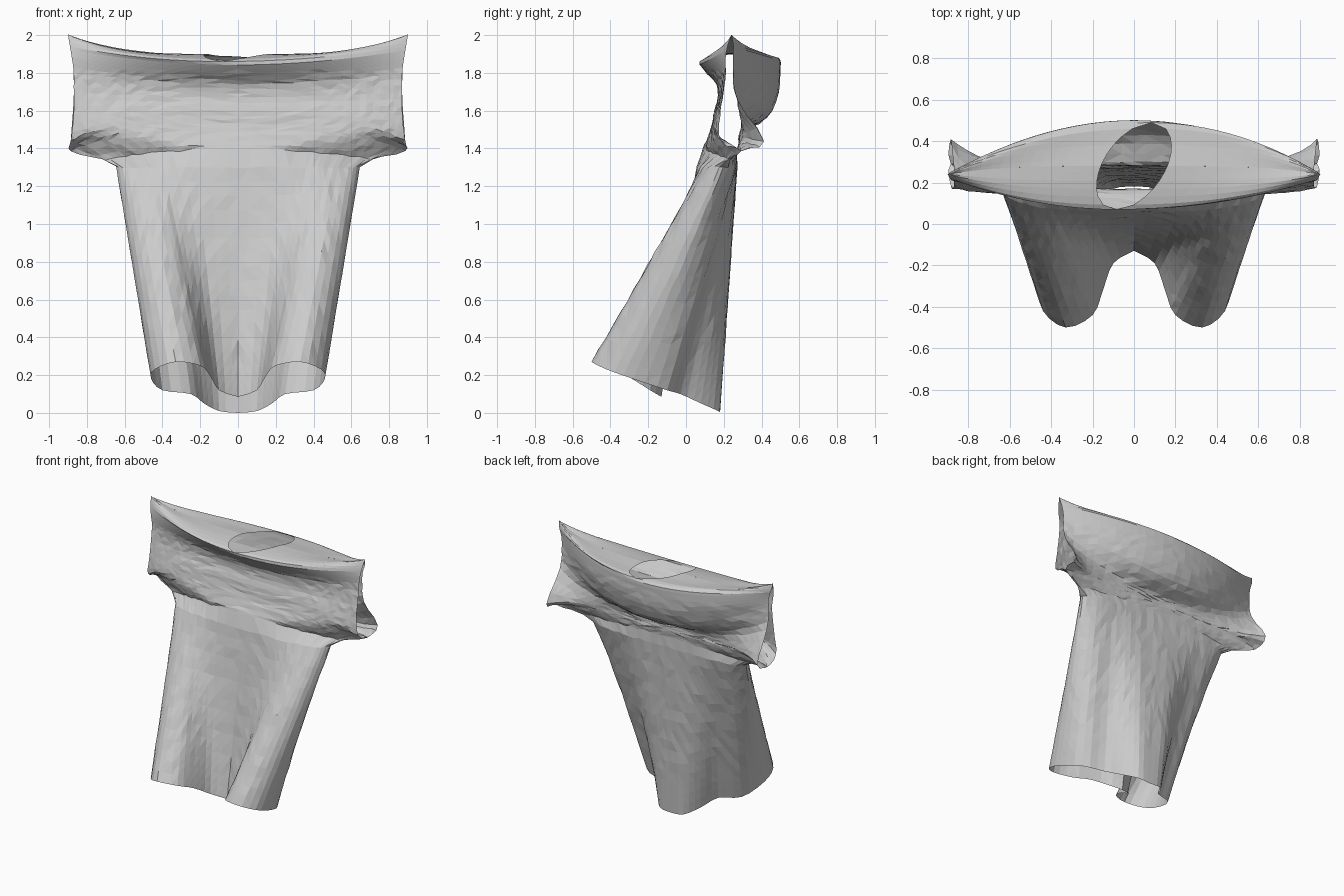
import bpy, bmesh, math, random
from mathutils import Vector

cube = bpy.data.objects.get("Cube")
if cube:
    bpy.data.objects.remove(cube)
random.seed(4)


def spline(keys, t):
    """Catmull-Rom through equal-length tuples, t measured in keys."""
    i = min(int(t), len(keys) - 2)
    f = t - i
    a, b, c, d = (keys[max(0, min(len(keys) - 1, i + k))] for k in (-1, 0, 1, 2))
    return [0.5 * (2*q + (r - p)*f + (2*p - 5*q + 4*r - s)*f*f + (3*q - p - 3*r + s)*f**3)
            for p, q, r, s in zip(a, b, c, d)]


# Half outlines from centre back, round the side, to centre front
hem = [(0, .18, 0), (.1, .17, .01), (.18, .08, .05), (.25, -.03, .1), (.4, -.1, .12),
       (.46, -.28, .18), (.44, -.42, .23), (.33, -.5, .27), (.2, -.44, .25),
       (.15, -.32, .2), (.1, -.19, .12), (0, -.13, .085)]
underarm = [(0, .27), (.16, .27), (.3, .27), (.42, .265), (.55, .25),
            (.645, .2), (.61, .13), (.53, .1), (.45, .08), (.36, .07), (.22, .06), (0, .06)]
underarm = [(x, y, 1.3) for x, y in underarm]
SEAM, LAST = 5, 11

# Chest and sleeves: half width, edge power,
# back edge z / y, front edge z / y, centre back z / y, centre front z / y
upper = [(.72, 2, 1.34, .23, 1.34, .23, 1.38, .27, 1.40, .09),
         (.885, 5, 1.39, .29, 1.39, .29, 1.43, .28, 1.47, .12),
         (.885, 6, 1.44, .41, 1.44, .18, 1.46, .28, 1.53, .14),
         (.87, 3, 1.66, .27, 1.58, .18, 1.50, .30, 1.60, .15),
         (.87, 2, 1.79, .25, 1.70, .20, 1.56, .43, 1.67, .17),
         (.87, 2, 1.87, .25, 1.80, .21, 1.70, .49, 1.74, .16),
         (.88, 2, 1.92, .25, 1.88, .21, 1.82, .50, 1.80, .11),
         (.89, 2, 1.95, .25, 1.94, .22, 1.88, .49, 1.86, .07),
         (.90, 3, 2.0, .24, 2.0, .24, 1.89, .38, 1.89, .17),
         (.90, 4, 2.0, .24, 2.0, .24, 1.90, .28, 1.90, .28)]
BODY_ROWS, STEPS, COLS = 16, 3, 3
COLLAR = 7 * STEPS
SHOULDER = (len(upper) - 1) * STEPS


def columns(front):
    start, end = (SEAM, LAST) if front else (0, SEAM)
    return [start + k / COLS for k in range((end - start) * COLS + 1)]


def sheet_rows(front, side):
    rows = []
    # Skirt of the shirt: blend the hem into the underarm outline
    for r in range(BODY_ROWS + 1):
        row = [Vector(spline(hem, c)).lerp(Vector(spline(underarm, c)), r / BODY_ROWS)
               for c in columns(front)]
        rows.append([Vector((p.x * side, p.y, p.z)) for p in row])
    # Chest, sleeves and shoulders, opening at the neck above the collar
    for r in range(SHOULDER + 1):
        w, power, zeb, yeb, zef, yef, zb, yb, zf, yf = spline(upper, r / STEPS)
        if r <= STEPS:
            yeb = yef = (yeb + yef) / 2
            zeb = zef = (zeb + zef) / 2
        ze, ye, zc, yc = (zef, yef, zf, yf) if front else (zeb, yeb, zb, yb)
        neck = skew = 0
        if r >= COLLAR:
            depth = (yc - .28) / .21
            neck = .16 * math.sqrt(max(0, 1 - depth * depth))
            skew = .4 * (yc - .28)
        row = []
        for c in columns(front):
            u = max(0, min(1, spline(underarm, c)[0] / underarm[SEAM][0]))
            x = neck + (w - neck) * u
            f = (x / w) ** power
            row.append(Vector((x * side + skew * (1 - u), yc + (ye - yc) * f, zc + (ze - zc) * f)))
        rows.append(row)
    return rows


# Front and back sheets, left and right halves
bm = bmesh.new()
for front in (False, True):
    for side in (1, -1):
        grid = [[bm.verts.new(p) for p in row] for row in sheet_rows(front, side)]
        for lower, higher in zip(grid, grid[1:]):
            for k in range(len(lower) - 1):
                quad = [lower[k], lower[k + 1], higher[k + 1], higher[k]]
                bm.faces.new(quad if side > 0 else quad[::-1])

# Sew the seams, then crumple the cloth slightly
bmesh.ops.remove_doubles(bm, verts=bm.verts, dist=.0015)
for v in bm.verts:
    if .3 < v.co.z < 1.8:
        v.co += Vector((0, random.uniform(-.003, .003), random.uniform(-.006, .006)))
bmesh.ops.recalc_face_normals(bm, faces=bm.faces)
bmesh.ops.triangulate(bm, faces=bm.faces)

mesh = bpy.data.meshes.new("shirt")
bm.to_mesh(mesh)
bm.free()
shirt = bpy.data.objects.new("shirt", mesh)
bpy.context.collection.objects.link(shirt)

cloth = bpy.data.materials.new("light grey cloth")
cloth.use_nodes = True
grey = (.6, .6, .6, 1)
cloth.diffuse_color = grey
cloth.node_tree.nodes["Principled BSDF"].inputs["Base Color"].default_value = grey
mesh.materials.append(cloth)
